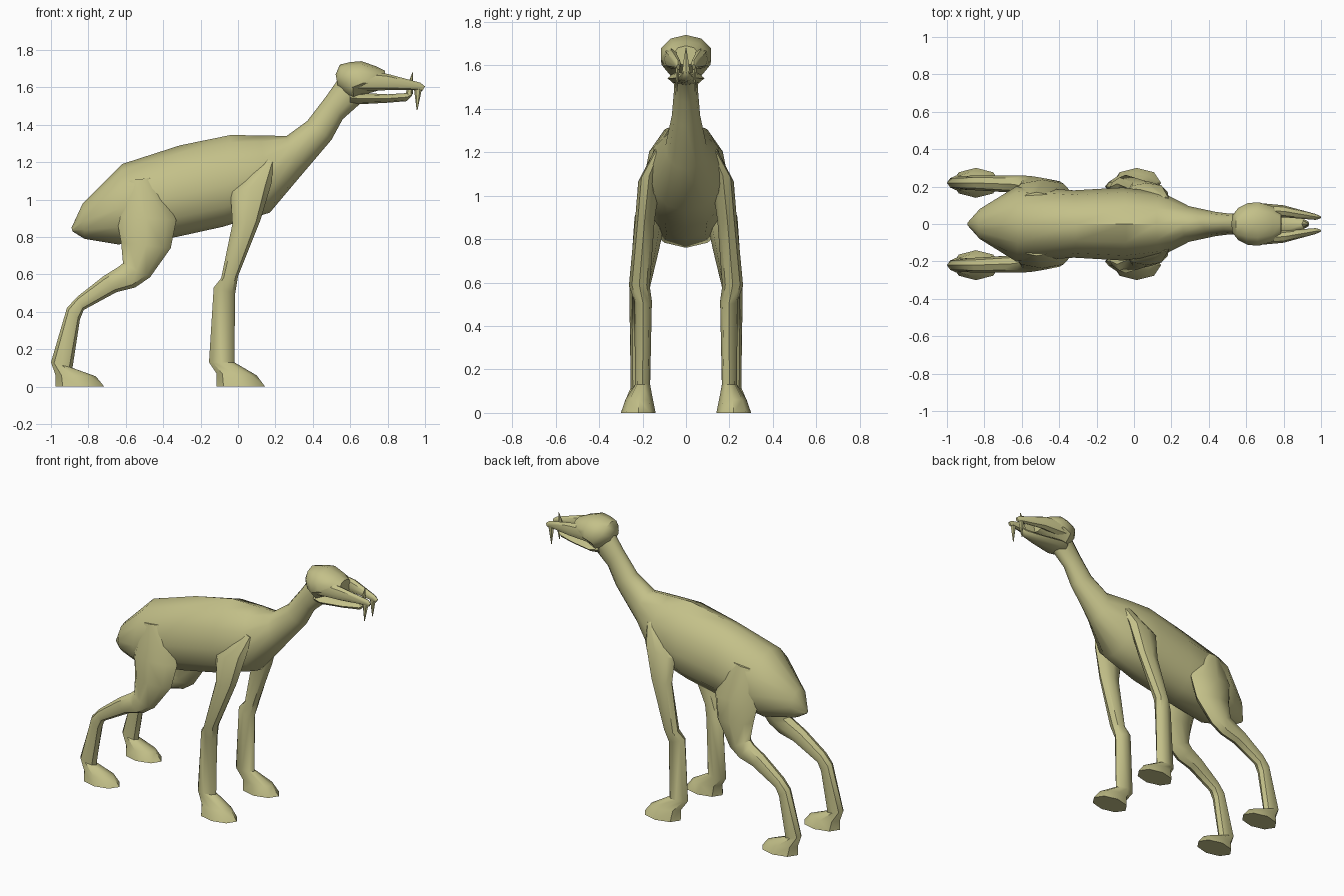
import bpy, bmesh, math

hide = bpy.data.materials.new("olive hide")
hide.diffuse_color = (0.55, 0.53, 0.25, 1)


def loft(name, rings, n=10, sides=(1,)):
    """Skin elliptical rings: (x1, z1, x2, z2, y centre, half width, sag)."""
    for s in sides:
        bm = bmesh.new()
        prev = None
        for i, (x1, z1, x2, z2, yc, w, sag) in enumerate(rings):
            ring = []
            for k in range(n):
                t = 2 * math.pi * k / n
                c = math.cos(t) - sag * math.sin(t) ** 2
                ring.append(bm.verts.new(((x1 + x2) / 2 + (x1 - x2) / 2 * c,
                                          s * (yc + w * math.sin(t)),
                                          (z1 + z2) / 2 + (z1 - z2) / 2 * c)))
            if prev:
                for k in range(n):
                    j = (k + 1) % n
                    bm.faces.new((prev[k], prev[j], ring[j], ring[k]))
            if i in (0, len(rings) - 1):
                bm.faces.new(ring)
            prev = ring
        bmesh.ops.recalc_face_normals(bm, faces=bm.faces)
        label = name if len(sides) == 1 else ("left_" if s > 0 else "right_") + name
        me = bpy.data.meshes.new(label)
        bm.to_mesh(me)
        bm.free()
        me.materials.append(hide)
        ob = bpy.data.objects.new(label, me)
        bpy.context.collection.objects.link(ob)
        bpy.ops.object.select_all(action='DESELECT')
        ob.select_set(True)
        bpy.context.view_layer.objects.active = ob
        bpy.ops.object.shade_smooth_by_angle(angle=math.radians(42))


BOTH = (1, -1)

# torso and neck, rump to throat
loft("body_and_neck", [
    (-0.89, 0.85, -0.885, 0.83, 0, 0.01, 0),
    (-0.83, 0.98, -0.82, 0.79, 0, 0.08, 0),
    (-0.62, 1.19, -0.64, 0.76, 0, 0.20, 0.1),
    (-0.31, 1.29, -0.33, 0.80, 0, 0.18, 0.1),
    (-0.04, 1.345, -0.08, 0.855, 0, 0.195, 0.1),
    (0.12, 1.343, 0.17, 0.93, 0, 0.17, 0.1),
    (0.26, 1.34, 0.33, 1.12, 0, 0.095, 0),
    (0.37, 1.42, 0.50, 1.32, 0, 0.065, 0),
    (0.47, 1.55, 0.56, 1.43, 0, 0.055, 0),
    (0.54, 1.65, 0.65, 1.51, 0, 0.06, 0)], 12)

# front legs with shoulder and foot
loft("front_leg", [
    (0.15, 1.22, 0.19, 1.20, 0.125, 0.02, 0),
    (-0.04, 1.04, 0.18, 1.09, 0.17, 0.05, 0),
    (-0.03, 0.87, 0.12, 0.89, 0.19, 0.045, 0),
    (-0.09, 0.58, 0.0, 0.59, 0.215, 0.048, 0),
    (-0.13, 0.53, -0.015, 0.50, 0.197, 0.04, 0),
    (-0.155, 0.13, -0.02, 0.13, 0.20, 0.035, 0),
    (-0.115, 0.07, 0.10, 0.06, 0.215, 0.062, 0),
    (-0.115, 0.0, 0.145, 0.0, 0.22, 0.08, 0)], 8, BOTH)

# hind legs with thigh, hock and foot
loft("hind_leg", [
    (-0.60, 1.10, -0.44, 1.12, 0.13, 0.04, 0),
    (-0.65, 0.91, -0.33, 0.89, 0.165, 0.072, 0),
    (-0.625, 0.77, -0.36, 0.74, 0.185, 0.062, 0),
    (-0.615, 0.66, -0.47, 0.585, 0.205, 0.05, 0),
    (-0.64, 0.64, -0.55, 0.53, 0.212, 0.048, 0),
    (-0.72, 0.59, -0.65, 0.505, 0.215, 0.045, 0),
    (-0.86, 0.48, -0.825, 0.41, 0.22, 0.04, 0),
    (-0.915, 0.42, -0.845, 0.36, 0.22, 0.038, 0),
    (-1.0, 0.13, -0.885, 0.10, 0.22, 0.035, 0),
    (-0.975, 0.06, -0.76, 0.055, 0.22, 0.06, 0),
    (-0.975, 0.0, -0.715, 0.0, 0.22, 0.08, 0)], 8, BOTH)

# head
loft("skull", [
    (0.522, 1.67, 0.535, 1.60, 0, 0.05, 0),
    (0.545, 1.722, 0.58, 1.55, 0, 0.09, 0),
    (0.60, 1.735, 0.62, 1.53, 0, 0.117, 0),
    (0.66, 1.74, 0.67, 1.56, 0, 0.122, 0),
    (0.74, 1.712, 0.74, 1.58, 0, 0.10, 0),
    (0.785, 1.69, 0.79, 1.60, 0, 0.06, 0)], 10)

# forked upper snout
loft("upper_snout", [
    (0.64, 1.69, 0.64, 1.58, 0.07, 0.045, 0),
    (0.80, 1.672, 0.80, 1.585, 0.068, 0.032, 0),
    (0.975, 1.625, 0.965, 1.585, 0.038, 0.016, 0),
    (1.0, 1.605, 0.985, 1.58, 0.036, 0.008, 0)], 8, BOTH)

# lower jaw
loft("lower_jaw", [
    (0.60, 1.58, 0.60, 1.51, 0, 0.07, 0),
    (0.66, 1.57, 0.655, 1.51, 0, 0.085, 0),
    (0.80, 1.563, 0.80, 1.518, 0, 0.055, 0),
    (0.91, 1.57, 0.90, 1.526, 0, 0.028, 0),
    (0.935, 1.575, 0.93, 1.555, 0, 0.012, 0)], 8)

# fangs and tusk
loft("fang", [
    (0.94, 1.60, 0.985, 1.60, 0.038, 0.012, 0),
    (0.955, 1.48, 0.96, 1.48, 0.042, 0.002, 0)], 6, BOTH)
loft("lower_tusk", [
    (0.895, 1.56, 0.935, 1.565, 0, 0.022, 0),
    (0.91, 1.62, 0.935, 1.62, 0, 0.013, 0),
    (0.932, 1.68, 0.936, 1.68, 0, 0.002, 0)], 6)
